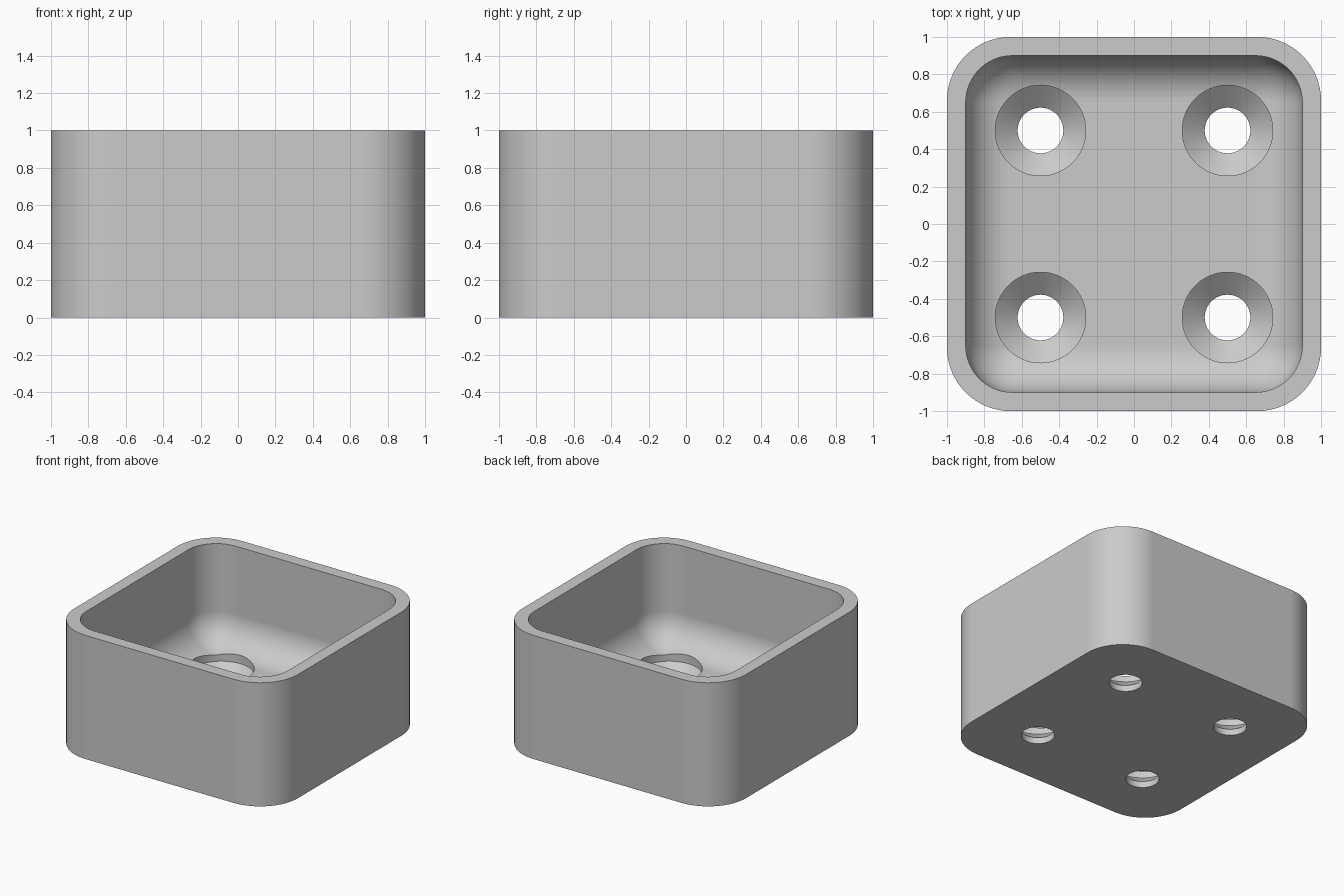
import bpy, bmesh, math

if "Cube" in bpy.data.objects:
    bpy.data.objects.remove(bpy.data.objects["Cube"])

HEIGHT, FLOOR = 1.0, 0.2
OUTER, OUTER_R = 1.0, 0.34
INNER, INNER_R = 0.9, 0.25
CORNER_STEPS, FILLET_STEPS, HOLE_SIDES = 16, 12, 64

grey = bpy.data.materials.new("light_grey")
grey.use_nodes = True
colour = (0.6, 0.6, 0.6, 1)
grey.diffuse_color = colour
grey.node_tree.nodes["Principled BSDF"].inputs["Base Color"].default_value = colour


def rounded_square(half, radius, z):
    """Points of a square outline with rounded corners."""
    points = []
    for corner in range(4):
        for step in range(CORNER_STEPS + 1):
            a = math.pi / 2 * (corner + step / CORNER_STEPS)
            mid = math.pi / 2 * (corner + 0.5)
            core = (half - radius) * math.sqrt(2)
            points.append((core * math.cos(mid) + radius * math.cos(a),
                           core * math.sin(mid) + radius * math.sin(a), z))
    return points


def circle(radius, z, cx, cy):
    turns = [2 * math.pi * i / HOLE_SIDES for i in range(HOLE_SIDES)]
    return [(cx + radius * math.cos(a), cy + radius * math.sin(a), z) for a in turns]


def loft(name, outlines):
    """Skin a stack of outlines and cap both ends."""
    bm = bmesh.new()
    rings = [[bm.verts.new(p) for p in outline] for outline in outlines]
    for low, high in zip(rings, rings[1:]):
        for i in range(len(low)):
            j = (i + 1) % len(low)
            bm.faces.new((low[i], low[j], high[j], high[i]))
    bm.faces.new(rings[0][::-1])
    bm.faces.new(rings[-1])
    bmesh.ops.remove_doubles(bm, verts=bm.verts, dist=1e-5)
    bmesh.ops.recalc_face_normals(bm, faces=bm.faces)
    mesh = bpy.data.meshes.new(name)
    bm.to_mesh(mesh)
    bm.free()
    mesh.materials.append(grey)
    obj = bpy.data.objects.new(name, mesh)
    bpy.context.collection.objects.link(obj)
    return obj


# Tray: outer wall, flat rim, inner wall and filleted floor
outlines = [rounded_square(OUTER, OUTER_R, 0),
            rounded_square(OUTER, OUTER_R, HEIGHT),
            rounded_square(INNER, INNER_R, HEIGHT)]
for step in range(FILLET_STEPS + 1):
    a = math.pi / 2 * step / FILLET_STEPS
    r = INNER_R * math.cos(a)
    outlines.append(rounded_square(INNER - INNER_R + r, r,
                                   FLOOR + INNER_R * (1 - math.sin(a))))
tray = loft("tray", outlines)
bpy.context.view_layer.objects.active = tray
tray.select_set(True)

# Four countersunk screw holes: (radius, height) profile of each cutter
HOLE_PROFILE = [(0.122, -0.1), (0.122, 0.05), (0.242, 0.15), (0.242, 0.6)]
for x in (-0.5, 0.5):
    for y in (-0.5, 0.5):
        cutter = loft("hole_cutter", [circle(r, z, x, y) for r, z in HOLE_PROFILE])
        cutter.hide_render = True
        cut = tray.modifiers.new("screw_hole", 'BOOLEAN')
        cut.operation = 'DIFFERENCE'
        cut.solver = 'EXACT'
        cut.object = cutter
        bpy.ops.object.modifier_apply(modifier=cut.name)
        bpy.data.objects.remove(cutter)

# Smooth curves, crisp edges
bpy.ops.object.shade_smooth_by_angle(angle=math.radians(25))
weighted = tray.modifiers.new("even_shading", 'WEIGHTED_NORMAL')
weighted.keep_sharp = True
